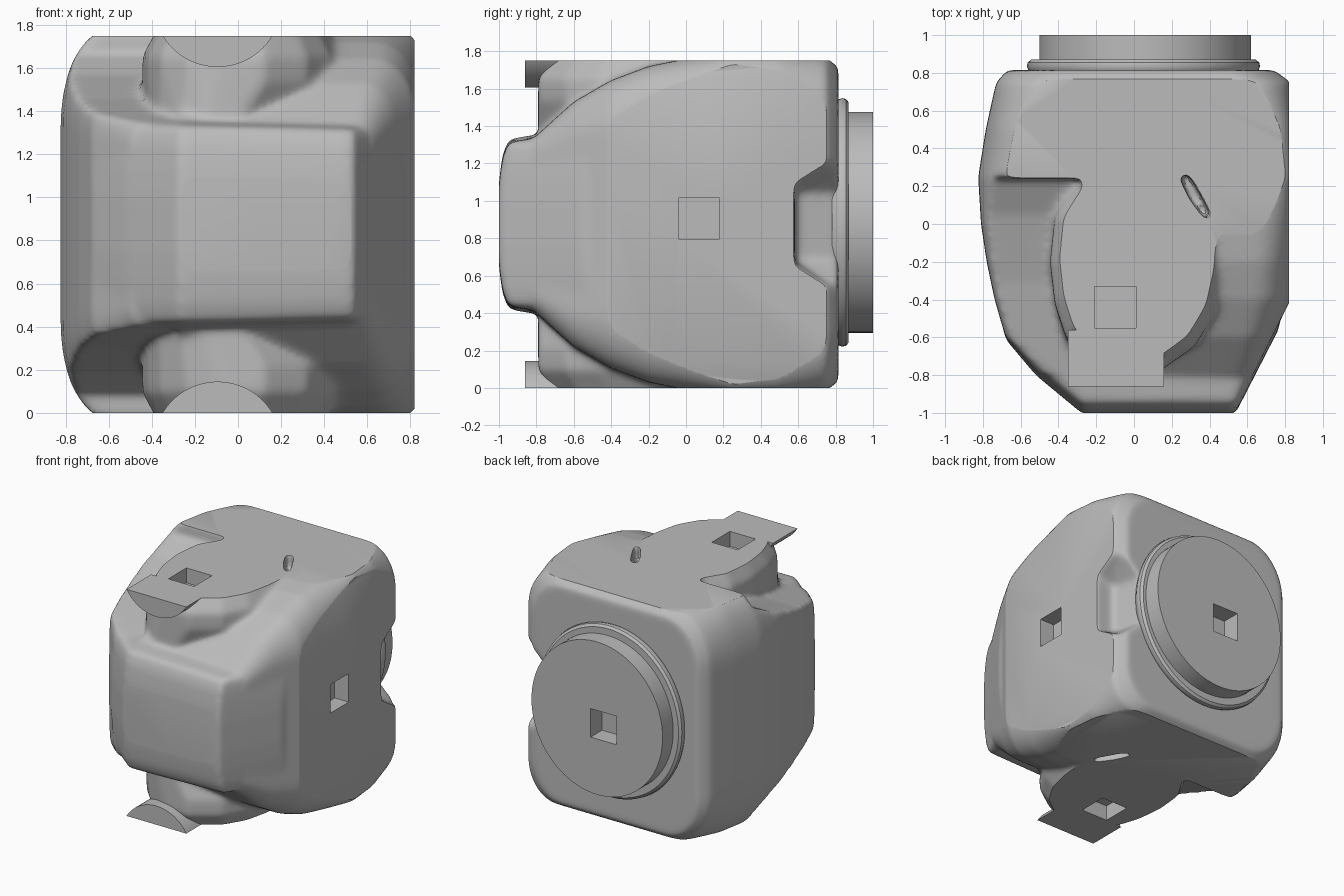
import bpy, bmesh, math

cube = bpy.data.objects.get("Cube")
if cube:
    bpy.data.objects.remove(cube)

H = 0.875  # half height; parts are built about the middle, then lifted

grey = bpy.data.materials.new("warm_grey")
grey.use_nodes = True
grey.diffuse_color = (0.5, 0.5, 0.5, 1)
grey.node_tree.nodes["Principled BSDF"].inputs["Base Color"].default_value = (0.5, 0.5, 0.5, 1)


def hull(name, points):
    """Convex solid around a cloud of points."""
    bm = bmesh.new()
    for p in points:
        bm.verts.new(p)
    res = bmesh.ops.convex_hull(bm, input=bm.verts)
    junk = {g for g in res["geom_interior"] + res["geom_unused"] if isinstance(g, bmesh.types.BMVert)}
    bmesh.ops.delete(bm, geom=list(junk), context="VERTS")
    bmesh.ops.recalc_face_normals(bm, faces=bm.faces)
    me = bpy.data.meshes.new(name)
    bm.to_mesh(me)
    bm.free()
    ob = bpy.data.objects.new(name, me)
    bpy.context.collection.objects.link(ob)
    return ob


def box(name, x, y, z):
    return hull(name, [(a, b, c) for a in x for b in y for c in z])


def bake(ob):
    """Apply every modifier on the object."""
    dg = bpy.context.evaluated_depsgraph_get()
    dg.update()
    me = bpy.data.meshes.new_from_object(ob.evaluated_get(dg))
    ob.modifiers.clear()
    ob.data = me


def boolean(ob, other, op, keep=False):
    mod = ob.modifiers.new("cut", "BOOLEAN")
    mod.operation, mod.object, mod.solver = op, other, "EXACT"
    bake(ob)
    if not keep:
        bpy.data.objects.remove(other)


def section(y, x0, x1, hz, left, right):
    """Rectangle with elliptic corners across the body at depth y."""
    pts = []
    for i in range(11):
        a = math.pi / 2 * i / 10
        for s in (1, -1):
            for x, (rx, rz), d in ((x0, left, 1), (x1, right, -1)):
                pts.append((x + d * rx * (1 - math.cos(a)), y, s * (hz - rz * (1 - math.sin(a)))))
    return pts


def ellipse(y, rx, rz, cx=0.05, cz=0.01, n=96):
    return [(cx + rx * math.cos(math.tau * i / n), y, cz + rz * math.sin(math.tau * i / n)) for i in range(n)]


# Main body: rounded block tapering toward the front
sections = [
    (0.815, -0.67, 0.74, 0.84, (0.3, 0.35), (0.25, 0.3)),
    (0.75, -0.73, 0.83, 0.89, (0.3, 0.4), (0.24, 0.3)),
    (0.5, -0.785, 0.84, 0.9, (0.22, 0.45), (0.13, 0.16)),
    (0.25, -0.825, 0.84, 0.9, (0.21, 0.45), (0.1, 0.1)),
    (0.0, -0.81, 0.84, 0.885, (0.22, 0.42), (0.2, 0.2)),
    (-0.2, -0.78, 0.84, 0.845, (0.22, 0.4), (0.2, 0.28)),
    (-0.4, -0.738, 0.83, 0.77, (0.2, 0.35), (0.2, 0.3)),
    (-0.6, -0.68, 0.73, 0.655, (0.18, 0.25), (0.15, 0.2)),
    (-0.8, -0.5, 0.63, 0.475, (0.1, 0.1), (0.1, 0.1)),
]
body = hull("body", [p for s in sections for p in section(*s)])

# Stepped recess beside each boss, open to the outer side
for s in (1, -1):
    side = [(0.24, 0.95), (0.24, 0.79), (0.05, 0.69), (-0.3, 0.58), (-0.85, 0.46), (-0.95, 0.95)]
    boolean(body, hull("recess_cutter", [(x, y, s * z) for x in (-1, -0.27) for y, z in side]), "DIFFERENCE")

# Notch in the rear side edge, narrowing inward
notch = [(0.58, 0.22), (0.66, 0.25), (0.86, 0.39)]
pts = [(x, y, s * z) for x in (0.83, 1.0) for y, z in notch for s in (1, -1)]
pts += [(x, y, z) for x, y in ((0.68, 0.585), (0.61, 0.86)) for z in (-0.19, 0.17)]
boolean(body, hull("notch_cutter", pts), "DIFFERENCE")

# Front band, with a gently bowed face
band_outline = [(-0.27, -1.007), (0.535, -1.007), (0.77, -0.55), (0.3, 0), (-0.3, 0), (-0.7, -0.5), (-0.68, -0.61),
                (-0.52, -0.8)]
bow = [(0, 0.12), (0.01, 0.25), (0.025, 0.36), (0.05, 0.43), (0.075, 0.453), (0.22, 0.475)]
band = hull("front_band", [(x, y + dy, s * hz * (1 - 0.05 * x))
                           for x, y in band_outline for dy, hz in bow for s in (1, -1)])
boolean(body, band, "UNION")

# Bosses above and below: widest in the middle, narrower at both ends
boss_outline = [(-0.26, 0.28), (-0.42, 0.04), (-0.445, -0.2), (-0.42, -0.42), (-0.36, -0.6), (-0.24, -0.73),
                (-0.08, -0.79), (0.12, -0.79), (0.32, -0.65), (0.43, -0.47), (0.48, -0.25), (0.48, -0.08),
                (0.43, 0.05), (0.25, 0.25)]
for s in (1, -1):
    pts = [(x, y, s * z) for x, y in boss_outline for z in (0.66, 0.78)]
    pts += [(x * 0.77, y * 0.82, s * 0.97) for x, y in boss_outline]
    pts += [(-0.42 + (x + 0.43) * 0.76, y, s * 0.47) for x, y in boss_outline]
    boolean(body, hull("boss", pts), "UNION")
    # Narrow slit behind the boss
    slit = [(0.23, 0.28), (0.29, 0.26), (0.38, 0.1), (0.42, 0), (0.36, 0.04), (0.29, 0.14)]
    boolean(body, hull("slit_cutter", [(x, y, s * z) for x, y in slit for z in (0.76, 1.0)]), "DIFFERENCE")

# Melt the parts together into one soft form
remesh = body.modifiers.new("melt", "REMESH")
remesh.mode, remesh.voxel_size = "VOXEL", 0.018
soft = body.modifiers.new("soften", "SMOOTH")
soft.factor, soft.iterations = 0.5, 14
bake(body)

# Flat joining planes with square sockets
clip = box("clip_block", (-1.2, 0.82), (-1.0, 1.2), (-H, H))
sockets = [box("side_socket", (0.7, 1.0), (-0.04, 0.18), (-0.08, 0.14))]
for s in (1, -1):
    sockets.append(box("end_socket", (-0.21, 0.01), (-0.55, -0.33), (s * 0.76, s * 1.0)))
for socket in sockets:
    boolean(clip, socket, "DIFFERENCE")
boolean(body, clip, "INTERSECT", keep=True)

# Tubes that leave each boss toward the front
tubes = []
for s, name in ((1, "upper_tube"), (-1, "lower_tube")):
    tube = hull(name, [p for y in (-0.86, -0.56) for p in ellipse(y, 0.297, 0.297, -0.095, s * 1.027)])
    boolean(tube, clip, "INTERSECT", keep=True)
    tubes.append(tube)
bpy.data.objects.remove(clip)

# Rear collar and disc
collar_steps = [(0.78, 0.59), (0.815, 0.61), (0.835, 0.617), (0.855, 0.613), (0.87, 0.595)]
collar = hull("rear_collar", [p for y, r in collar_steps for p in ellipse(y, r, r + 0.047)])
disc = hull("rear_disc", [p for y in (0.8, 1.0) for p in ellipse(y, 0.56, 0.59, 0.06)])
for part in (collar, disc):
    boolean(part, box("rear_socket", (-0.105, 0.115), (0.86, 1.1), (-0.15, 0.07)), "DIFFERENCE")

# Finish
bpy.ops.object.select_all(action="DESELECT")
for ob in [body, collar, disc] + tubes:
    ob.location.z = H
    ob.data.materials.clear()
    ob.data.materials.append(grey)
    ob.data.polygons.foreach_set("material_index", [0] * len(ob.data.polygons))
    ob.select_set(True)
bpy.context.view_layer.objects.active = body
bpy.ops.object.shade_smooth_by_angle(angle=math.radians(32))
